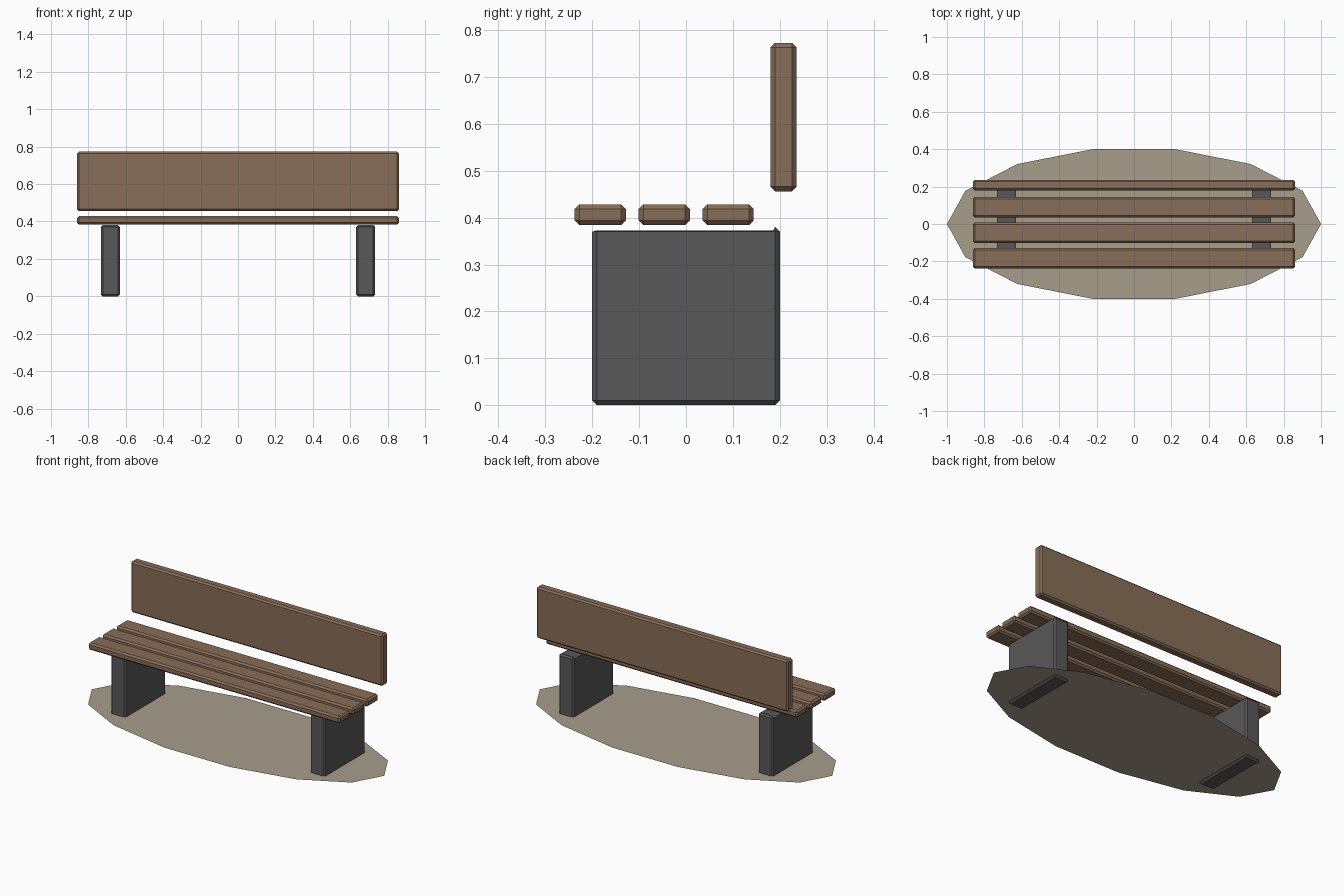
import bpy
import bmesh
import math

cube = bpy.data.objects.get("Cube")
if cube:
    bpy.data.objects.remove(cube, do_unlink=True)


def material(name, colour):
    mat = bpy.data.materials.new(name)
    mat.use_nodes = True
    mat.diffuse_color = (*colour, 1)
    mat.node_tree.nodes["Principled BSDF"].inputs["Base Color"].default_value = (*colour, 1)
    return mat


wood = material("brown wood", (0.25, 0.155, 0.098))
stone = material("dark grey stone", (0.098, 0.098, 0.098))
earth = material("pale earth", (0.39, 0.34, 0.26))


def finish(name, bm, mat):
    bmesh.ops.recalc_face_normals(bm, faces=bm.faces[:])
    mesh = bpy.data.meshes.new(name)
    bm.to_mesh(mesh)
    bm.free()
    mesh.materials.append(mat)
    obj = bpy.data.objects.new(name, mesh)
    bpy.context.collection.objects.link(obj)
    return obj


def chamfered_box(low, high, chamfer=0.01):
    bm = bmesh.new()
    bmesh.ops.create_cube(bm, size=1)
    for v in bm.verts:
        v.co = [a + (c + 0.5) * (b - a) for a, b, c in zip(low, high, v.co)]
    bmesh.ops.bevel(bm, geom=bm.edges[:], offset=chamfer, segments=1,
                    profile=0.5, affect='EDGES')
    return bm


# Seat slats
HALF = 0.861
for i, part in enumerate(("front", "middle", "rear")):
    y = -0.183 + i * 0.1365
    finish(f"seat_slat_{part}", chamfered_box((-HALF, y - 0.0545, 0.384),
                                              (HALF, y + 0.0545, 0.428)), wood)

# Backrest board
finish("backrest", chamfered_box((-HALF, 0.18, 0.456), (HALF, 0.236, 0.773)), wood)

# Legs: top lowered in front of a small lip along the rear edge
for side, x in (("right", -0.682), ("left", 0.682)):
    bm = chamfered_box((x - 0.051, -0.2, 0), (x + 0.051, 0.2, 0.38))
    bmesh.ops.bisect_plane(bm, geom=bm.verts[:] + bm.edges[:] + bm.faces[:],
                           plane_co=(0, 0.186, 0), plane_no=(0, 1, 0))
    for v in bm.verts:
        if v.co.z > 0.375 and v.co.y < 0.188:
            v.co.z = 0.373
    finish(f"leg_{side}", bm, stone)

# Flat oval ground patch
bm = bmesh.new()
bm.faces.new([bm.verts.new((math.cos(a), 0.41 * math.sin(a), 0.012))
              for a in (math.tau * k / 14 for k in range(14))])
bm.faces.ensure_lookup_table()
bm.normal_update()
ground = finish("ground_patch", bm, earth)
if ground.data.polygons[0].normal.z < 0:
    ground.data.flip_normals()
